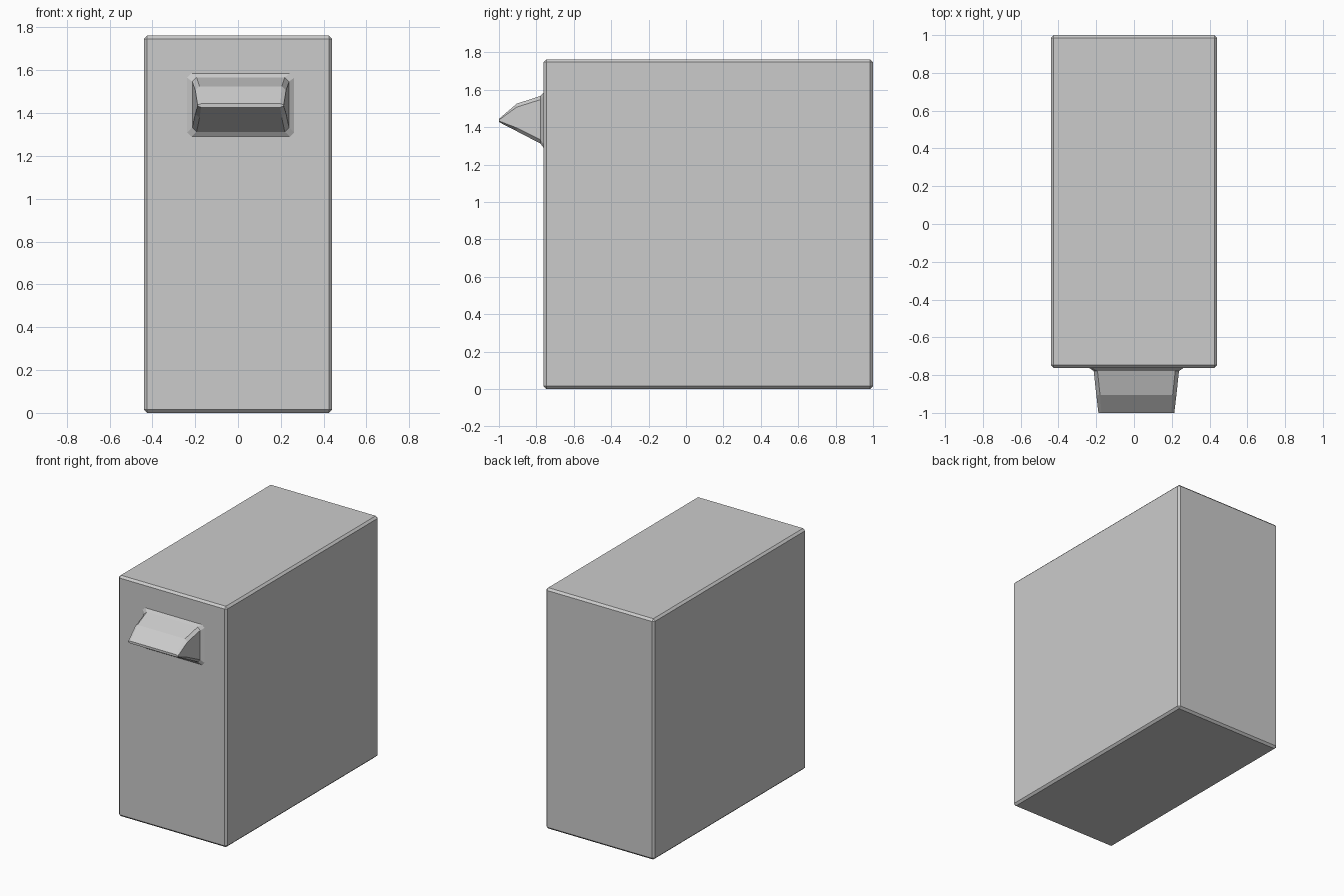
import bpy
import bmesh

if "Cube" in bpy.data.objects:
    bpy.data.objects.remove(bpy.data.objects["Cube"])


def finish(bm, name):
    bmesh.ops.recalc_face_normals(bm, faces=bm.faces[:])
    mesh = bpy.data.meshes.new(name)
    bm.to_mesh(mesh)
    bm.free()
    obj = bpy.data.objects.new(name, mesh)
    bpy.context.collection.objects.link(obj)
    return obj


# Drawer body: box with a narrow chamfer on every edge
bm = bmesh.new()
bmesh.ops.create_cube(bm, size=1)
bmesh.ops.scale(bm, vec=(0.88, 1.762, 1.762), verts=bm.verts)
bmesh.ops.translate(bm, vec=(0, 0.119, 0.881), verts=bm.verts)
bmesh.ops.bevel(bm, geom=bm.edges[:], offset=0.015, segments=1, affect='EDGES')
finish(bm, "body")

# Handle: chamfered sections lofted out from the front face
# (y, bottom z, top z, half width, chamfer x, chamfer z)
sections = [
    (-0.755, 1.29, 1.585, 0.250, 0.020, 0.020),
    (-0.762, 1.29, 1.585, 0.250, 0.020, 0.020),
    (-0.778, 1.312, 1.567, 0.226, 0.020, 0.020),
    (-0.905, 1.378, 1.525, 0.212, 0.020, 0.018),
    (-1.000, 1.427, 1.444, 0.201, 0.016, 0.006),
]
cx = 0.0125
bm = bmesh.new()
rings = []
for y, lo, hi, w, a, b in sections:
    outline = [(w - a, lo), (w, lo + b), (w, hi - b), (w - a, hi),
               (a - w, hi), (-w, hi - b), (-w, lo + b), (a - w, lo)]
    rings.append([bm.verts.new((cx + x, y, z)) for x, z in outline])
for r, s in zip(rings, rings[1:]):
    for i in range(8):
        j = (i + 1) % 8
        bm.faces.new((r[i], r[j], s[j], s[i]))
bm.faces.new(rings[0])
bm.faces.new(rings[-1])
finish(bm, "handle")
